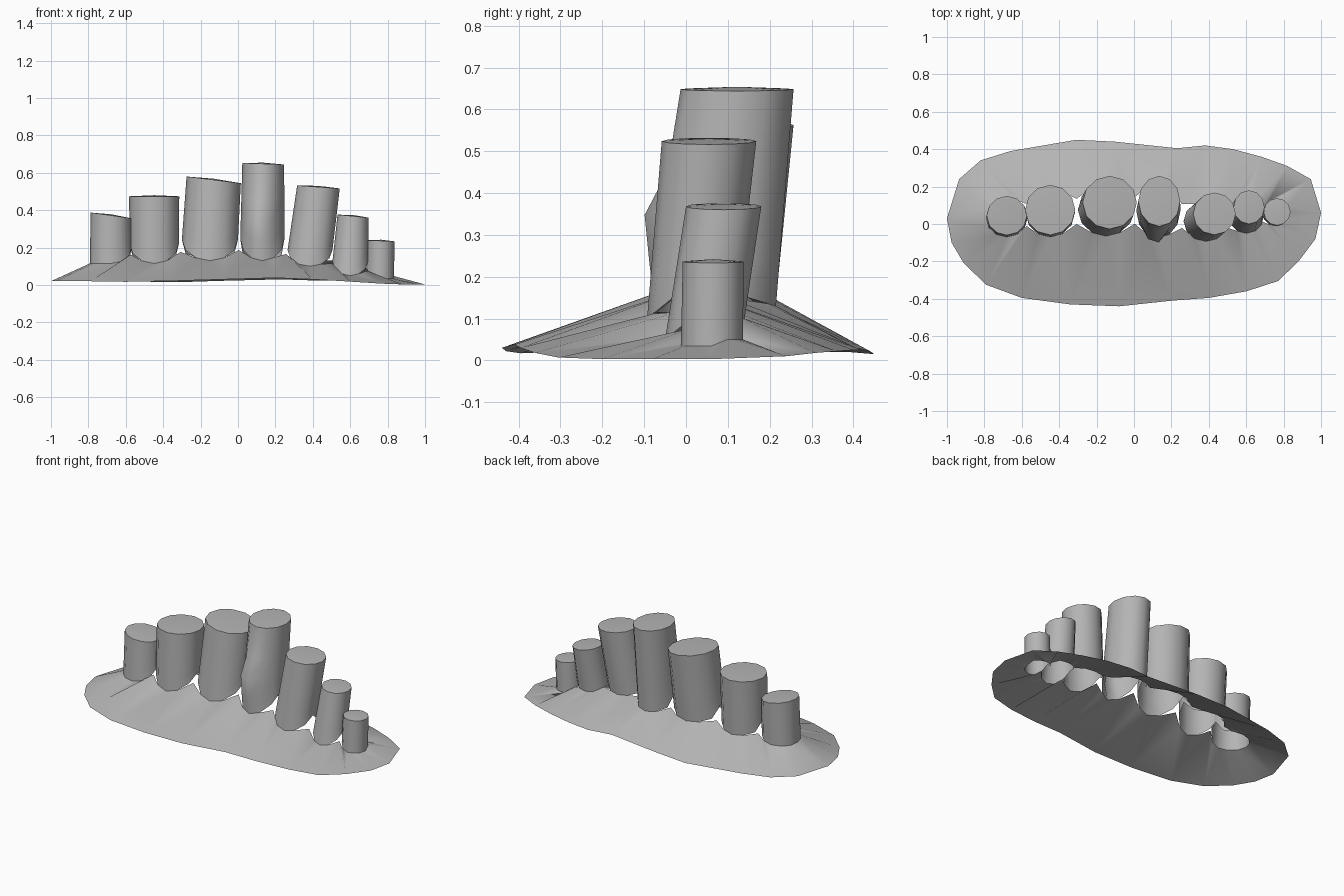
import bpy, bmesh
from math import sin, cos, radians
from mathutils import Vector

if "Cube" in bpy.data.objects:
    bpy.data.objects.remove(bpy.data.objects["Cube"])

N = 12
# base centre, base radii, front / back base height, top centre, top radii, top height, tilt
COLUMNS = [
    ((-.68, .035), (.112, .105), .115, .11, (-.68, .045), (.108, .105), .372, -.015),
    ((-.448, .06), (.132, .13), .115, .13, (-.448, .075), (.134, .134), .474, 0),
    ((-.15, .075), (.15, .14), .13, .145, (-.13, .115), (.145, .142), .562, -.018),
    ((.13, .07), (.118, .145), .13, .13, (.135, .122), (.112, .135), .648, -.004),
    ((.385, .015), (.12, .108), .10, .13, (.43, .055), (.114, .113), .524, -.008),
    ((.60, .045), (.095, .095), .05, .10, (.615, .09), (.083, .09), .368, -.008),
    ((.76, .062), (.074, .074), .035, .05, (.765, .065), (.072, .073), .236, -.003),
]
last = len(COLUMNS) - 1
grey = bpy.data.materials.new("dark_grey")
grey.diffuse_color = (.46, .46, .46, 1)
grey.use_nodes = True
grey.node_tree.nodes["Principled BSDF"].inputs["Base Color"].default_value = grey.diffuse_color


def make(name, bm, angle):
    mesh = bpy.data.meshes.new(name)
    bm.to_mesh(mesh)
    bm.free()
    mesh.materials.append(grey)
    ob = bpy.data.objects.new(name, mesh)
    bpy.context.collection.objects.link(ob)
    bpy.ops.object.select_all(action='DESELECT')
    ob.select_set(True)
    bpy.context.view_layer.objects.active = ob
    bpy.ops.object.shade_smooth_by_angle(angle=radians(angle))


def base_point(i, deg):
    (cx, cy), (rx, ry), zf, zb = COLUMNS[i][:4]
    c, s = cos(radians(deg)), sin(radians(deg))
    outer_end = (i == 0 and c < -.1) or (i == last and c > .1)
    rise = 0 if outer_end else (.8 if s < .01 else .3) * ry * (1 - abs(s))
    return Vector((cx + rx * c, cy + ry * s, (zf if s < .01 else zb) + rise))


# Leaning columns, open below and capped above
for i, col in enumerate(COLUMNS):
    (tx, ty), (ux, uy), zt, tilt = col[4:]
    bm = bmesh.new()
    rings = []
    for f in (0, .2, .42, .62, 1):
        ring = []
        for k in range(N):
            deg = k * 360 / N
            c, s = cos(radians(deg)), sin(radians(deg))
            p = base_point(i, deg).lerp(Vector((tx + ux * c, ty + uy * s, zt + tilt * c)), f)
            # small bulge on the front of the tallest column
            if i == 3 and deg in (240, 270):
                p.y -= {.2: .025, .42: .05, .62: .008}.get(f, 0)
            ring.append(bm.verts.new(p))
        rings.append(ring)
    for a, b in zip(rings, rings[1:]):
        for k in range(N):
            j = (k + 1) % N
            bm.faces.new((a[k], a[j], b[j], b[k]))
    tip = bm.verts.new((tx, ty, zt + .006))
    for k in range(N):
        bm.faces.new((rings[-1][k], rings[-1][(k + 1) % N], tip))
    make("column_%d" % (i + 1), bm, 60)

# Sloping skirt: outer rim, counter-clockwise from the left end
RIM = [(-1, .03, .02), (-.975, -.1, .02), (-.91, -.21, .02), (-.79, -.325, .02),
       (-.6, -.395, .017), (-.34, -.43, .022), (-.08, -.44, .03), (.2, -.41, .038),
       (.4, -.395, .03), (.6, -.36, .018), (.77, -.305, .007), (.88, -.2, .003),
       (.97, -.08, .003), (1, .06, .003), (.945, .24, .01), (.82, .31, .018),
       (.68, .36, .022), (.53, .4, .025), (.38, .42, .025), (.23, .405, .03),
       (-.1, .44, .022), (-.31, .45, .015), (-.66, .39, .02), (-.82, .34, .02),
       (-.935, .24, .02)]


def valley(i, da, j, db):
    return (base_point(i, da) + base_point(j, db)) / 2


# Inner edge follows the column bases, with one shared point in each valley
edge = [(base_point(0, 180), False)]
for i in range(last):
    edge += [(base_point(i, d), False) for d in (210, 240, 270, 300)[i > 0:]]
    edge.append((valley(i, 330, i + 1, 210), False))
edge += [(base_point(last, d), False) for d in (240, 270, 300, 330)]
edge += [(base_point(last, d), True) for d in (0, 30, 60, 90, 120)]
for i in range(last - 1, -1, -1):
    edge.append((valley(i + 1, 150, i, 30), True))
    edge += [(base_point(i, d), True) for d in (60, 90, 120)]
edge.append((base_point(0, 150), True))

bm = bmesh.new()
outer = [bm.verts.new(p) for p in RIM]
inner = [bm.verts.new(p) for p, back in edge]
# Position along the loop, used to pair the two edges: left to right, then back
t_out = [p[0] if k < 13 else 2 - p[0] for k, p in enumerate(RIM)] + [3]
t_in = []
for p, back in edge:
    x = (p.x - .021) / .813
    t_in.append(2 - x if back else x)
t_in.append(3)
no, ni = len(outer), len(inner)
a = b = 0
while a < no or b < ni:
    o, n = outer[a % no], inner[b % ni]
    if b == ni or (a < no and t_out[a] + t_out[a + 1] < t_in[b] + t_in[b + 1]):
        bm.faces.new((o, outer[(a + 1) % no], n))
        a += 1
    else:
        bm.faces.new((o, inner[(b + 1) % ni], n))
        b += 1
make("skirt", bm, 60)
